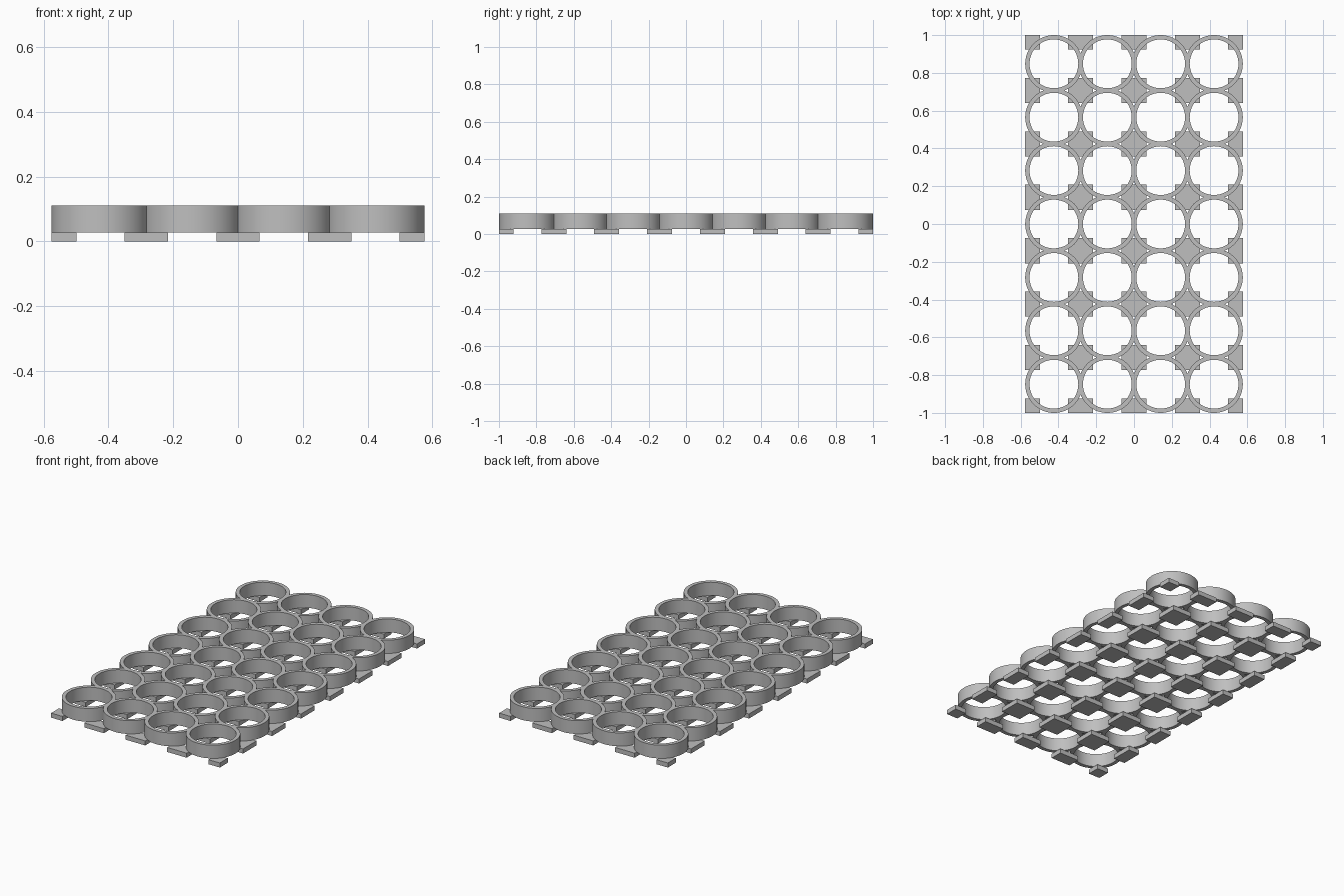
import bpy
import bmesh
from math import tau
from mathutils import Vector

if "Cube" in bpy.data.objects:
    bpy.data.objects.remove(bpy.data.objects["Cube"], do_unlink=True)

COLS, ROWS = 4, 7
PITCH = 0.2827            # distance between ring centres
OUTER, INNER = 0.152, 0.129
PAD_TOP, RING_TOP = 0.028, 0.11
OPENING = 0.0745          # half the gap between pads, from a ring centre
SEGMENTS = 72

grey = bpy.data.materials.new("light_grey")
grey.use_nodes = True
grey.diffuse_color = (0.52, 0.52, 0.52, 1)
grey.node_tree.nodes["Principled BSDF"].inputs["Base Color"].default_value = grey.diffuse_color


def finish(name, bm):
    mesh = bpy.data.meshes.new(name)
    bm.to_mesh(mesh)
    bm.free()
    mesh.materials.append(grey)
    obj = bpy.data.objects.new(name, mesh)
    bpy.context.collection.objects.link(obj)
    return obj


def centres(count):
    return [(i - (count - 1) / 2) * PITCH for i in range(count)]


def make_ring():
    """Tube with a rectangular section, spun around z."""
    bm = bmesh.new()
    section = [(INNER, PAD_TOP), (OUTER, PAD_TOP), (OUTER, RING_TOP), (INNER, RING_TOP)]
    verts = [bm.verts.new((r, 0, z)) for r, z in section]
    edges = [bm.edges.new((verts[i], verts[i - 1])) for i in range(4)]
    bmesh.ops.spin(bm, geom=verts + edges, cent=(0, 0, 0), axis=(0, 0, 1),
                   angle=tau, steps=SEGMENTS, use_merge=True)
    bmesh.ops.remove_doubles(bm, verts=bm.verts, dist=1e-5)
    bmesh.ops.recalc_face_normals(bm, faces=bm.faces)
    return bm


# Holder rings: trimmed where they meet a neighbour, then welded together
rings = bmesh.new()
for i, x in enumerate(centres(COLS)):
    for j, y in enumerate(centres(ROWS)):
        ring = make_ring()
        neighbours = [((-1, 0, 0), i > 0), ((1, 0, 0), i < COLS - 1),
                      ((0, -1, 0), j > 0), ((0, 1, 0), j < ROWS - 1)]
        for direction, present in neighbours:
            if present:
                normal = Vector(direction)
                bmesh.ops.bisect_plane(
                    ring, geom=ring.verts[:] + ring.edges[:] + ring.faces[:],
                    plane_co=normal * PITCH / 2, plane_no=normal, clear_outer=True)
        bmesh.ops.translate(ring, verts=ring.verts, vec=(x, y, 0))
        part = bpy.data.meshes.new("ring_part")
        ring.to_mesh(part)
        ring.free()
        rings.from_mesh(part)
        bpy.data.meshes.remove(part)
bmesh.ops.remove_doubles(rings, verts=rings.verts, dist=1e-4)
holder = finish("holder_rings", rings)


def pad_spans(count):
    """Start and end of each pad along one axis."""
    mids = centres(count)
    starts = [mids[0] - OUTER] + [c + OPENING for c in mids]
    ends = [c - OPENING for c in mids] + [mids[-1] + OUTER]
    return list(zip(starts, ends))


# Square support pads under the corners of every cell
pads = bmesh.new()
for x0, x1 in pad_spans(COLS):
    for y0, y1 in pad_spans(ROWS):
        verts = bmesh.ops.create_cube(pads, size=1)["verts"]
        bmesh.ops.scale(pads, verts=verts, vec=(x1 - x0, y1 - y0, PAD_TOP))
        bmesh.ops.translate(pads, verts=verts,
                            vec=((x0 + x1) / 2, (y0 + y1) / 2, PAD_TOP / 2))
finish("support_pads", pads)

# Smooth round walls with sharp rims
bpy.ops.object.select_all(action="DESELECT")
holder.select_set(True)
bpy.context.view_layer.objects.active = holder
bpy.ops.object.shade_smooth_by_angle()
